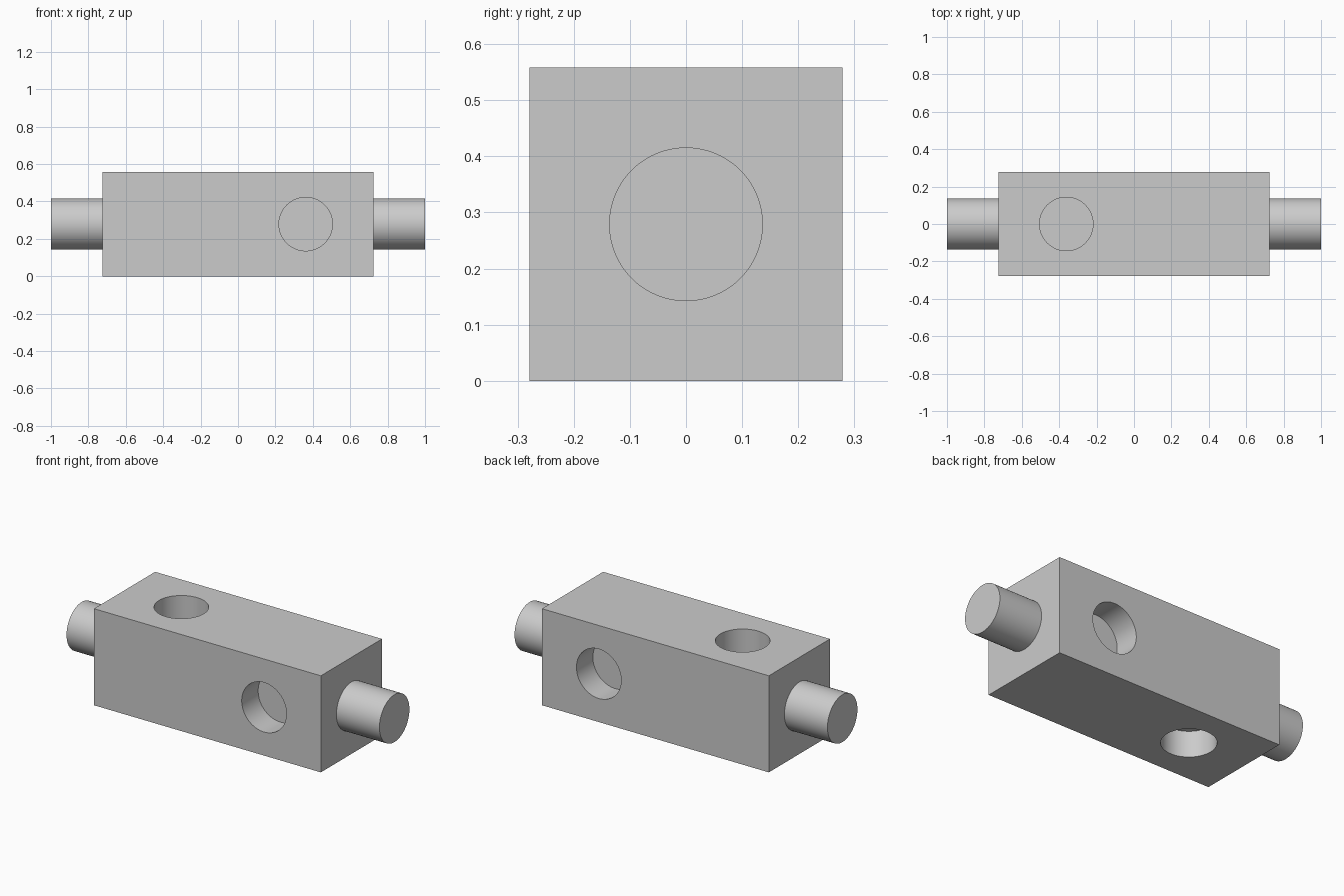
import bpy
import math
from mathutils import Vector

old = bpy.data.objects.get("Cube")
if old:
    bpy.data.objects.remove(old, do_unlink=True)

HALF_X, HALF = 0.725, 0.279          # body half length, half thickness
PIN_R, HOLE_R, HOLE_DEPTH = 0.137, 0.143, 0.15
HOLE_X = 0.362
CENTRE = Vector((0, 0, HALF))

grey = bpy.data.materials.new("plain grey")
grey.use_nodes = True
colour = (0.6, 0.6, 0.6, 1)
grey.diffuse_color = colour
grey.node_tree.nodes["Principled BSDF"].inputs["Base Color"].default_value = colour


def cylinder(name, radius, start, end):
    """Capped cylinder between two points."""
    axis = end - start
    bpy.ops.mesh.primitive_cylinder_add(
        vertices=96, radius=radius, depth=axis.length, location=(start + end) / 2,
        rotation=axis.to_track_quat('Z', 'Y').to_euler())
    obj = bpy.context.object
    obj.name = name
    obj.data.materials.append(grey)
    return obj


def smooth(obj):
    bpy.ops.object.select_all(action='DESELECT')
    obj.select_set(True)
    bpy.context.view_layer.objects.active = obj
    bpy.ops.object.shade_smooth_by_angle(angle=math.radians(30))


# Square bar body
bpy.ops.mesh.primitive_cube_add(size=2, location=CENTRE)
body = bpy.context.object
body.name = "body"
body.scale = (HALF_X, HALF, HALF)
bpy.ops.object.transform_apply(location=False, rotation=False, scale=True)
body.data.materials.append(grey)

# Blind holes: one pair front and back, one pair top and bottom
holes = {
    "front": (HOLE_X, Vector((0, -1, 0))),
    "back": (HOLE_X, Vector((0, 1, 0))),
    "top": (-HOLE_X, Vector((0, 0, 1))),
    "bottom": (-HOLE_X, Vector((0, 0, -1))),
}
for side, (x, out) in holes.items():
    middle = CENTRE + Vector((x, 0, 0))
    cutter = cylinder(side + "_hole_cutter", HOLE_R,
                      middle + out * (HALF - HOLE_DEPTH), middle + out * (HALF + 0.1))
    mod = body.modifiers.new(side + "_hole", 'BOOLEAN')
    mod.operation = 'DIFFERENCE'
    mod.solver = 'EXACT'
    mod.object = cutter
    bpy.context.view_layer.objects.active = body
    bpy.ops.object.modifier_apply(modifier=mod.name)
    bpy.data.objects.remove(cutter, do_unlink=True)
smooth(body)

# Round pins on both ends
for name, side in (("left_pin", 1), ("right_pin", -1)):
    smooth(cylinder(name, PIN_R, CENTRE + Vector((side * (HALF_X - 0.02), 0, 0)),
                    CENTRE + Vector((side, 0, 0))))
